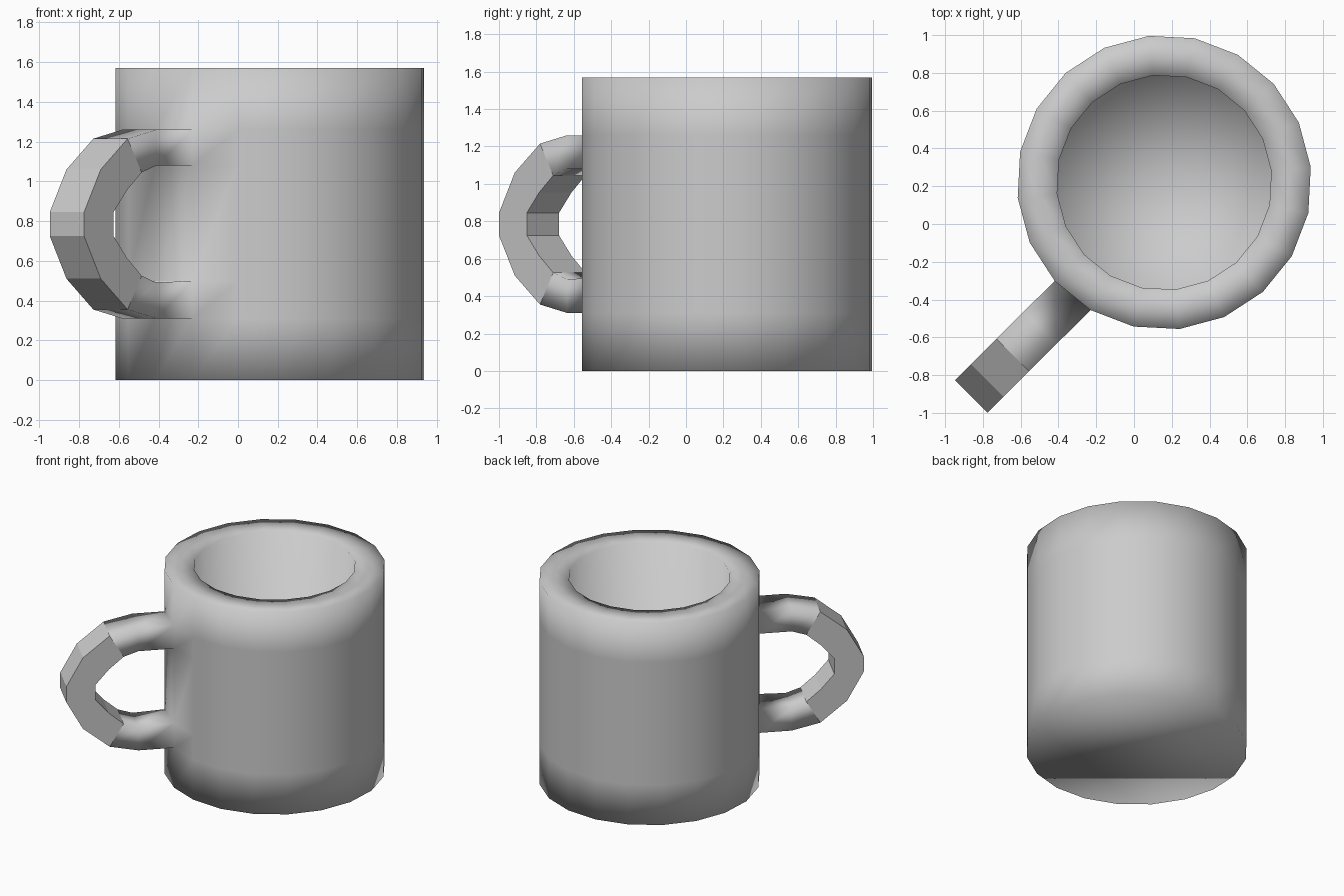
import bpy, bmesh
from math import radians, cos, sin, sqrt
from mathutils import Vector

if "Cube" in bpy.data.objects:
    bpy.data.objects.remove(bpy.data.objects["Cube"])

SIDES = 20
CENTRE = Vector((0.16, 0.22, 0))
GRIP = 12  # wall strip that the handle grows from

bm = bmesh.new()


def ring(r, z):
    return [bm.verts.new(CENTRE + Vector((r * cos(radians(6 + 18 * i)),
                                          r * sin(radians(6 + 18 * i)), z)))
            for i in range(SIDES)]


def add_face(verts, smooth=True):
    bm.faces.new(verts).smooth = smooth


# Cup wall, flat rim and inner wall as one profile of rings
profile = [(0.78, 0), (0.78, 0.31), (0.78, 0.5), (0.78, 1.08), (0.78, 1.26),
           (0.78, 1.57), (0.67, 1.57), (0.57, 1.57), (0.57, 0.21)]
rings = [ring(r, z) for r, z in profile]
for band, (a, b) in enumerate(zip(rings, rings[1:])):
    for i in range(SIDES):
        if i == GRIP and band in (1, 3):
            continue  # handle openings
        j = (i + 1) % SIDES
        add_face((a[i], a[j], b[j], b[i]))

# Base and inner floor
add_face(rings[0][::-1])
hub = bm.verts.new(CENTRE + Vector((0, 0, 0.21)))
for i in range(SIDES):
    add_face((rings[-1][i], rings[-1][(i + 1) % SIDES], hub))

# Handle: outer and inner (reach, height) pairs, mirrored about its mid height
MID = 0.785
half = [((0.74, 1.26), (0.74, 1.08)), ((0.945, 1.215), (0.845, 1.045)),
        ((1.136, 1.06), (0.95, 0.955)), ((1.255, 0.845), (1.045, 0.845))]
lower = [tuple((u, 2 * MID - z) for u, z in pair) for pair in reversed(half)]
out = Vector((-1, -1, 0)) / sqrt(2)
side = Vector((-1, 1, 0)) / sqrt(2)


def section(outer, inner):
    return [bm.verts.new(out * u + side * s + Vector((0, 0, z)))
            for (u, z), s in ((outer, 0.085), (outer, -0.159),
                              (inner, -0.159), (inner, 0.085))]


def root(o, i):
    return [rings[o][GRIP], rings[o][GRIP + 1], rings[i][GRIP + 1], rings[i][GRIP]]


sections = [root(4, 3)] + [section(*p) for p in half + lower] + [root(1, 2)]
last = len(sections) - 2
for n, (a, b) in enumerate(zip(sections, sections[1:])):
    for k in range(4):
        m = (k + 1) % 4
        add_face((a[k], a[m], b[m], b[k]), smooth=n in (0, 1, last - 1, last))

bmesh.ops.recalc_face_normals(bm, faces=bm.faces)
mesh = bpy.data.meshes.new("mug")
bm.to_mesh(mesh)
bm.free()
mug = bpy.data.objects.new("mug", mesh)
bpy.context.collection.objects.link(mug)
